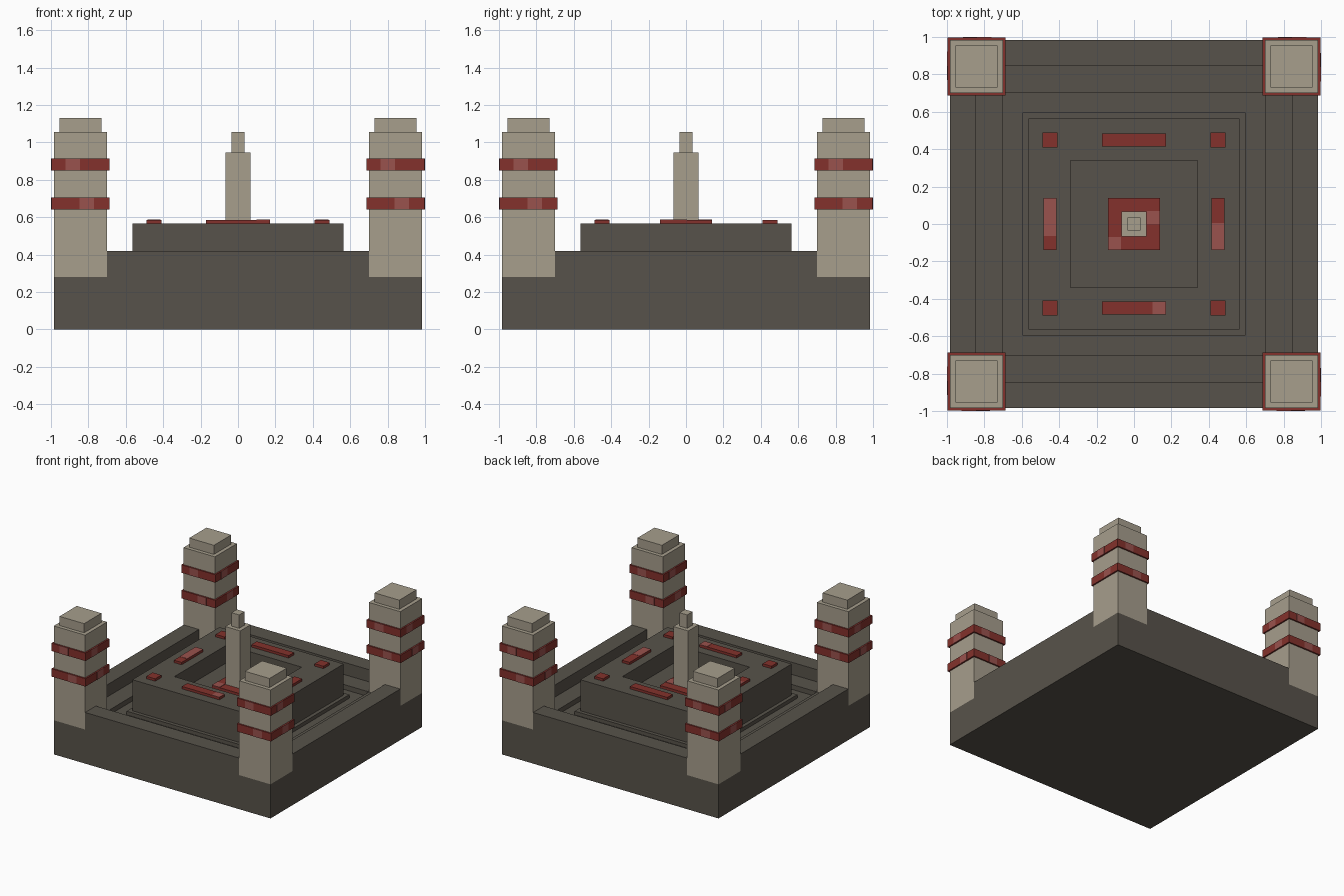
import bpy
import math
from mathutils import Matrix

if "Cube" in bpy.data.objects:
    bpy.data.objects.remove(bpy.data.objects["Cube"])


def material(name, rgb):
    m = bpy.data.materials.new(name)
    m.diffuse_color = (*rgb, 1.0)
    m.use_nodes = True
    m.node_tree.nodes["Principled BSDF"].inputs["Base Color"].default_value = m.diffuse_color
    return m


DARK = material("dark_stone", (0.097, 0.086, 0.069))
PALE = material("pale_stone", (0.385, 0.342, 0.265))
RED = material("red_clay", (0.23, 0.031, 0.025))
LIGHT = material("light_red_clay", (0.32, 0.085, 0.075))


def box(name, x, y, z, mat, turn=0.0):
    """Box from (min, max) ranges, turned about the vertical axis."""
    lo, hi = zip(x, y, z)
    verts = [(a, b, c) for c in (lo[2], hi[2]) for a, b in
             ((lo[0], lo[1]), (hi[0], lo[1]), (hi[0], hi[1]), (lo[0], hi[1]))]
    faces = [(3, 2, 1, 0), (4, 5, 6, 7), (0, 1, 5, 4),
             (1, 2, 6, 5), (2, 3, 7, 6), (3, 0, 4, 7)]
    mesh = bpy.data.meshes.new(name)
    mesh.from_pydata(verts, [], faces)
    mesh.transform(Matrix.Rotation(turn, 4, 'Z'))
    mesh.materials.append(mat)
    obj = bpy.data.objects.new(name, mesh)
    bpy.context.collection.objects.link(obj)
    return obj


def block(name, cx, cy, half, z, mat):
    """Square block around a centre."""
    return box(name, (cx - half, cx + half), (cy - half, cy + half), z, mat)


QUARTERS = [i * math.pi / 2 for i in range(4)]

# Base slab and low skirt around the platform
block("base_slab", 0, 0, 0.985, (0, 0.28), DARK)
block("platform_skirt", 0, 0, 0.595, (0.28, 0.31), DARK)

# Outer walls, inner steps and raised platform rim on all four sides
for t in QUARTERS:
    box("outer_wall", (-0.70, 0.70), (-0.985, -0.845), (0.28, 0.42), DARK, t)
    box("inner_step", (-0.70, 0.70), (-0.845, -0.70), (0.28, 0.32), DARK, t)
    box("platform_rim", (-0.565, 0.34), (-0.565, -0.34), (0.31, 0.565), DARK, t)
box("platform_floor", (-0.34, 0.34), (-0.34, 0.34), (0.31, 0.42), DARK)

# Central pedestal and column
block("pedestal", 0, 0, 0.14, (0.42, 0.47), RED)
box("pedestal_patch", (0.07, 0.14), (0, 0.07), (0.47, 0.473), LIGHT)
box("pedestal_patch", (-0.14, -0.07), (-0.14, -0.07), (0.47, 0.473), LIGHT)
block("column", 0, 0, 0.068, (0.47, 0.945), PALE)
block("column_finial", 0, 0, 0.035, (0.945, 1.055), PALE)

# Red tiles on the platform rim
Z_TILE = (0.565, 0.585)
Z_PATCH = (0.585, 0.587)
for s in (-1, 1):
    box("long_tile", (-0.17, 0.17), (s * 0.45 - 0.035, s * 0.45 + 0.035), Z_TILE, RED)
    box("side_tile", (s * 0.45 - 0.035, s * 0.45 + 0.035), (-0.14, 0.14), Z_TILE, RED)
    for u in (-1, 1):
        block("corner_tile", s * 0.45, u * 0.45, 0.04, Z_TILE, RED)
box("tile_patch", (0.10, 0.17), (-0.485, -0.415), Z_PATCH, LIGHT)
box("tile_patch", (-0.485, -0.415), (-0.065, 0.14), Z_PATCH, LIGHT)
box("tile_patch", (0.415, 0.485), (-0.14, 0.005), Z_PATCH, LIGHT)

# Corner towers with caps, red bands and paler patches on each band face
C = 0.8425
for sx in (-1, 1):
    for sy in (-1, 1):
        cx, cy = sx * C, sy * C
        block("tower", cx, cy, 0.1425, (0.28, 1.055), PALE)
        block("tower_cap", cx, cy, 0.112, (1.055, 1.13), PALE)
        for z, off in (((0.85, 0.915), -0.08), ((0.64, 0.705), -0.005)):
            block("tower_band", cx, cy, 0.1545, z, RED)
            for t in QUARTERS:
                p = box("band_patch", (off, off + 0.078), (-0.1565, -0.1535), z, LIGHT, t)
                p.location = (cx, cy, 0)
